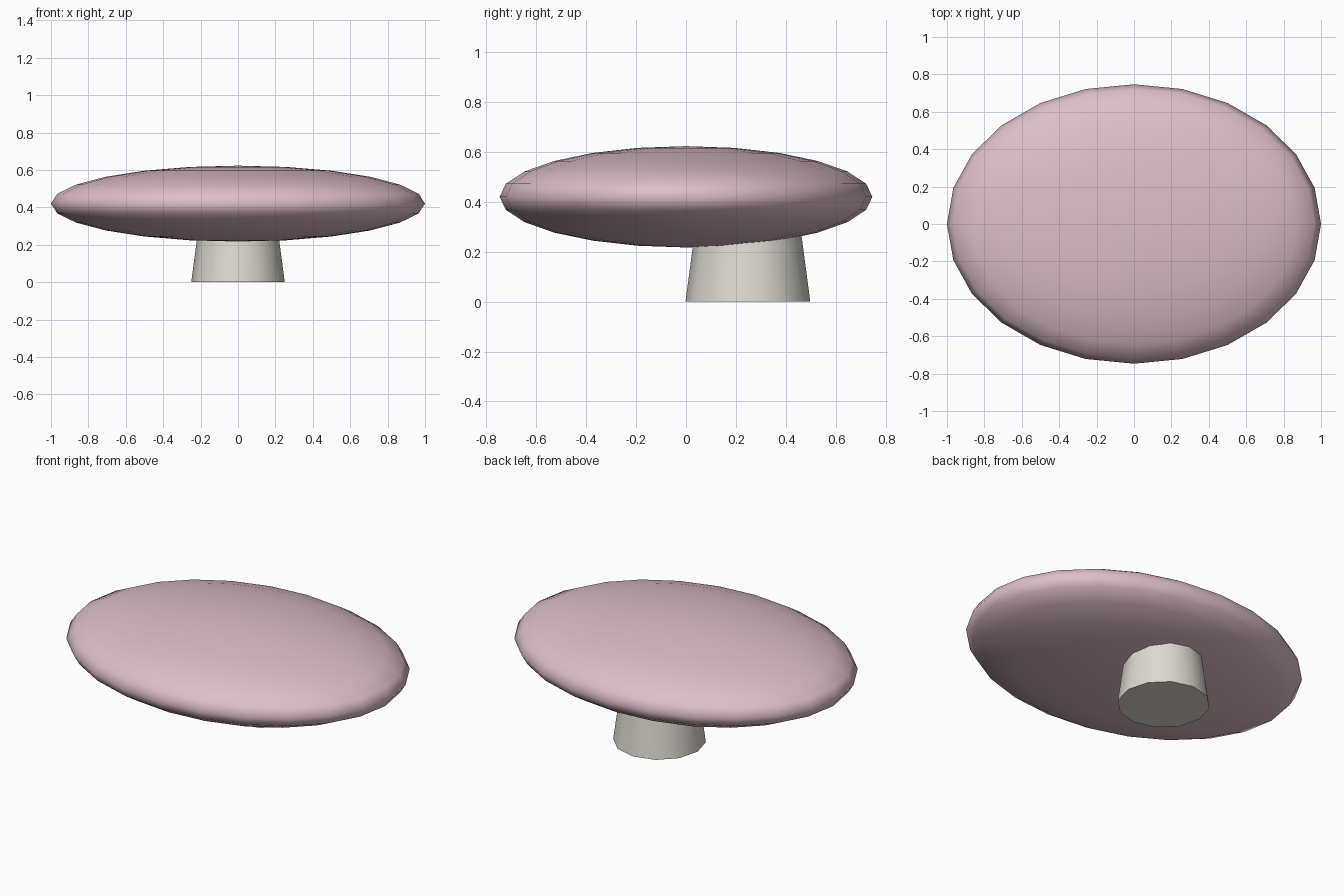
import bpy, math

if "Cube" in bpy.data.objects:
    bpy.data.objects.remove(bpy.data.objects["Cube"])


def finish(obj, name, color, angle):
    obj.name = name
    mat = bpy.data.materials.new(name + "_color")
    mat.diffuse_color = color
    mat.use_nodes = True
    mat.node_tree.nodes["Principled BSDF"].inputs["Base Color"].default_value = mat.diffuse_color
    obj.data.materials.append(mat)
    bpy.ops.object.shade_smooth_by_angle(angle=math.radians(angle))


# flattened oval cap
bpy.ops.mesh.primitive_uv_sphere_add(segments=24, ring_count=12, radius=1, location=(0, 0, 0.42))
cap = bpy.context.object
cap.scale = (1, 0.747, 0.203)
bpy.ops.object.transform_apply(location=False, rotation=False, scale=True)
finish(cap, "cap", (0.72, 0.52, 0.58, 1), 80)

# short tapered stalk, set toward the back and running up inside the cap
H = 0.40
bpy.ops.mesh.primitive_cone_add(vertices=12, radius1=0.25, radius2=0.197, depth=H,
                                location=(0, 0.248, H / 2))
finish(bpy.context.object, "stalk", (0.72, 0.70, 0.64, 1), 40)
